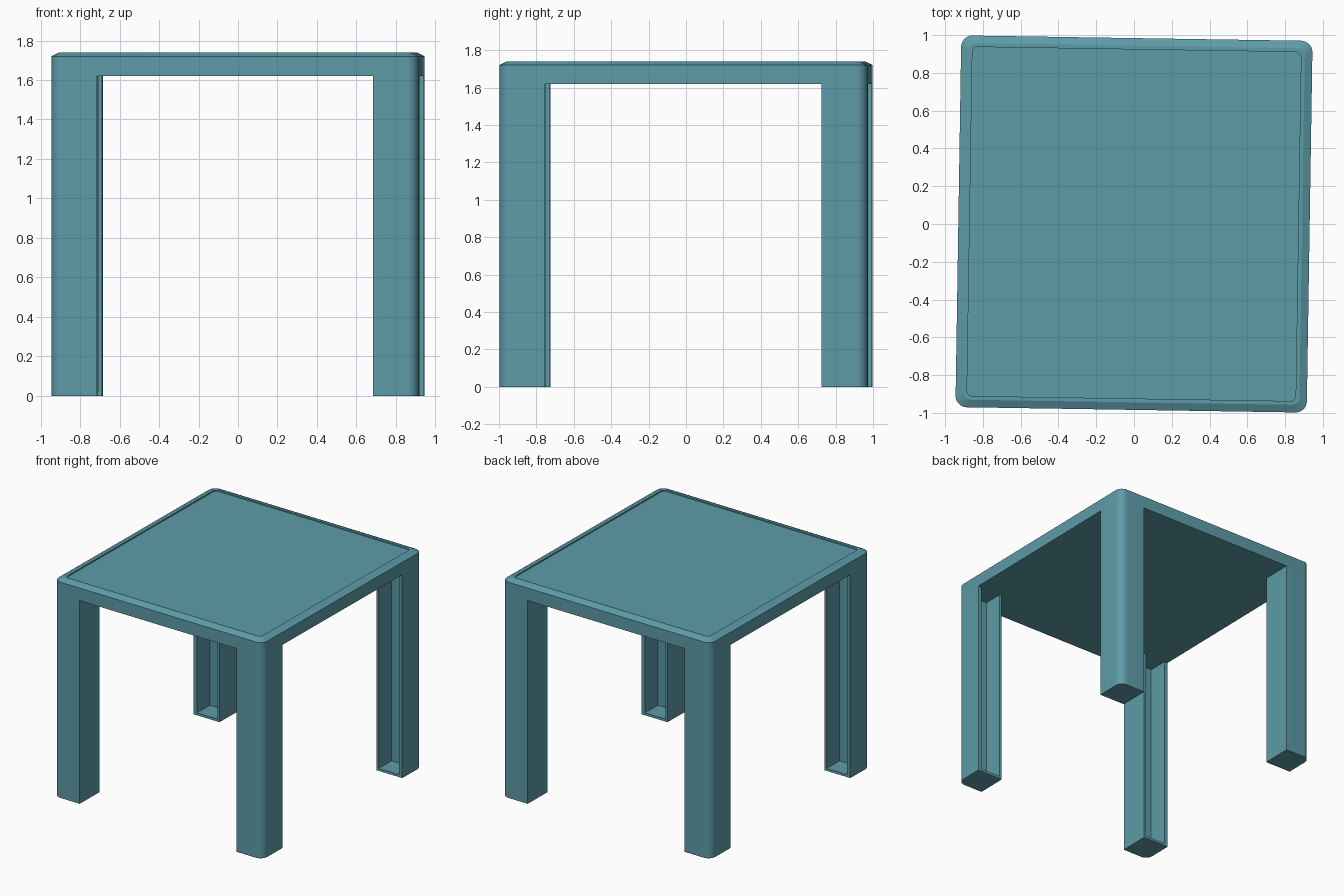
import bpy, bmesh
from math import sin, cos, pi, radians

if "Cube" in bpy.data.objects:
    bpy.data.objects.remove(bpy.data.objects["Cube"])

HX, HY = 0.93, 0.984            # half width / half depth
Z_UNDER, Z_EDGE, Z_TOP = 1.62, 1.72, 1.74
R = 0.06                        # vertical corner radius
LEG_X, LEG_Y = 0.23, 0.245      # leg section
TURN = radians(-0.9)            # whole table is turned slightly

mat = bpy.data.materials.new("teal")
mat.diffuse_color = (0.11, 0.33, 0.39, 1)
mat.use_nodes = True
mat.node_tree.nodes["Principled BSDF"].inputs["Base Color"].default_value = mat.diffuse_color


def arc(cx, cy, r, start, n=8):
    """Quarter arc, counter-clockwise from the start angle."""
    return [(cx + r * cos(start + pi / 2 * i / n),
             cy + r * sin(start + pi / 2 * i / n)) for i in range(n + 1)]


def rounded_rect(inset):
    hx, hy, r = HX - inset, HY - inset, max(R - inset * 0.5, 0.02)
    corners = [(1, 1, 0), (-1, 1, pi / 2), (-1, -1, pi), (1, -1, 1.5 * pi)]
    return [p for sx, sy, a in corners
            for p in arc(sx * (hx - r), sy * (hy - r), r, a)]


def loft(bm, rings):
    """Join (profile, z) rings with side walls and cap both ends."""
    loops = [[bm.verts.new((x, y, z)) for x, y in pts] for pts, z in rings]
    n = len(loops[0])
    for a, b in zip(loops, loops[1:]):
        for i in range(n):
            j = (i + 1) % n
            bm.faces.new((a[i], a[j], b[j], b[i]))
    bm.faces.new(loops[0][::-1])
    bm.faces.new(loops[-1])


def make(name, *lofts):
    bm = bmesh.new()
    for rings in lofts:
        loft(bm, rings)
    bmesh.ops.recalc_face_normals(bm, faces=bm.faces)
    me = bpy.data.meshes.new(name)
    bm.to_mesh(me)
    bm.free()
    me.materials.append(mat)
    ob = bpy.data.objects.new(name, me)
    bpy.context.collection.objects.link(ob)
    ob.rotation_euler.z = TURN
    bpy.ops.object.select_all(action='DESELECT')
    ob.select_set(True)
    bpy.context.view_layer.objects.active = ob
    bpy.ops.object.shade_smooth_by_angle(angle=radians(20))


# Table top: slab with chamfered edge and a shallow recessed panel
make("table_top", [(rounded_rect(0), Z_UNDER), (rounded_rect(0), Z_EDGE),
                   (rounded_rect(0.04), Z_TOP), (rounded_rect(0.06), Z_TOP),
                   (rounded_rect(0.06), Z_TOP - 0.01)])

# Legs: hollow channel, open towards the opposite leg in y, closed foot
x0, y0 = HX - LEG_X, HY - LEG_Y
outer = [(HX, y0)] + arc(HX - R, HY - R, R, 0) + [(x0, HY), (x0, y0)]
cx0, cx1, cy1 = x0 + 0.02, HX - 0.03, y0 + 0.16
channel = outer + [(cx0, y0), (cx0, cy1), (cx1, cy1), (cx1, y0)]
FOOT = 0.02
for side, sx in (("left", -1), ("right", 1)):
    for end, sy in (("front", -1), ("back", 1)):
        def place(pts):
            return [(sx * x, sy * y) for x, y in pts]
        make(f"{end}_{side}_leg",
             [(place(channel), FOOT), (place(channel), Z_UNDER)],
             [(place(outer), 0), (place(outer), FOOT)])
